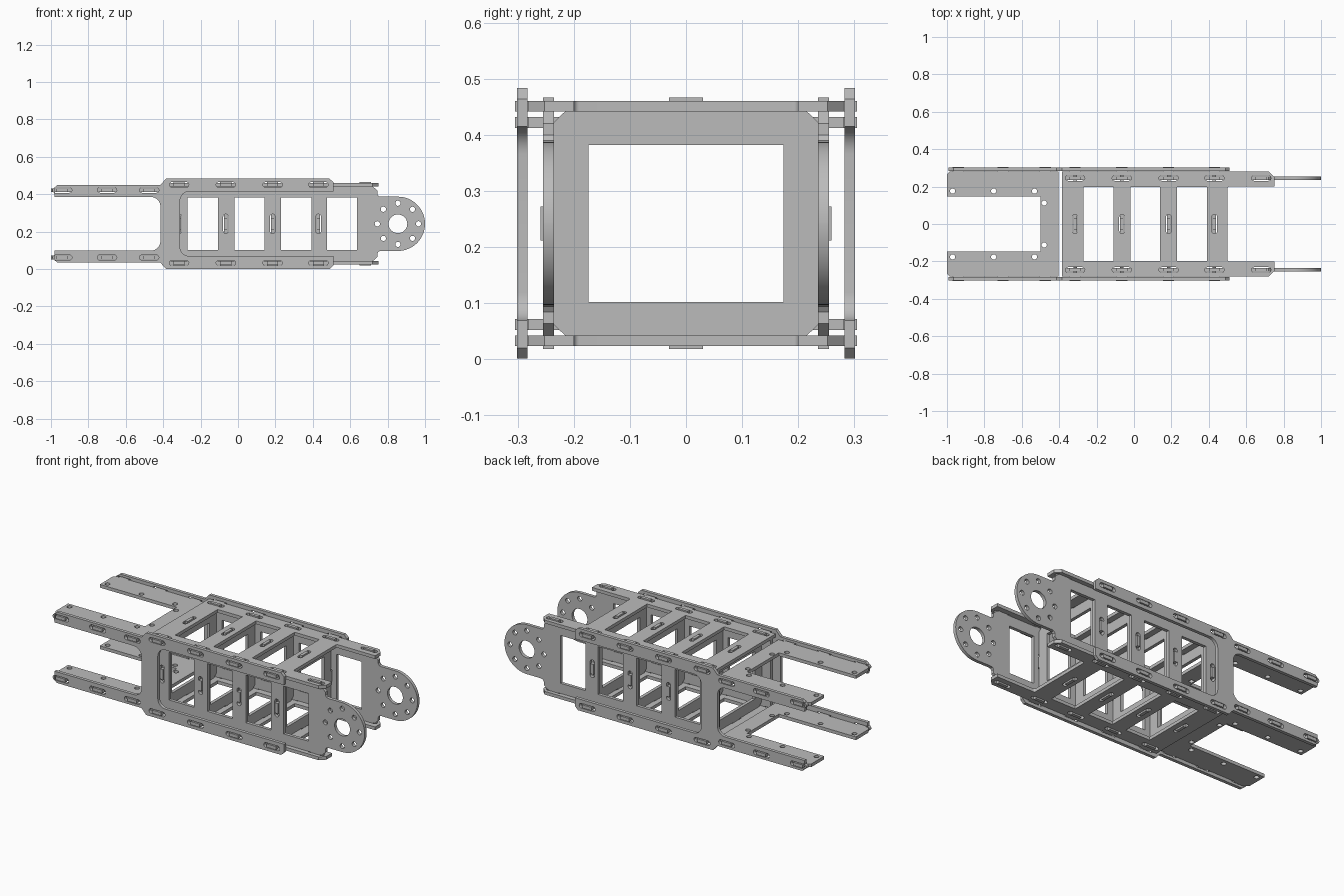
import bpy, bmesh
from math import sin, cos, pi, radians
from mathutils import Vector

cube = bpy.data.objects.get("Cube")
if cube:
    bpy.data.objects.remove(cube)

metal = bpy.data.materials.new("plain_grey_metal")
metal.use_nodes = True
GREY = (0.5, 0.5, 0.5, 1)
metal.diffuse_color = GREY
metal.node_tree.nodes["Principled BSDF"].inputs["Base Color"].default_value = GREY

MID = 0.242                                # height of the centre line
RIBS = [-0.315, -0.065, 0.185, 0.43]       # rib stations along x
ARMS = [-0.94, -0.70, -0.475]              # tab stations on the fork arms
HINGE = 0.855                              # hinge ear centre


# ---- 2D outline helpers -------------------------------------------------
def circle(u, v, r, n=20):
    return [(u + r * cos(2 * pi * i / n), v + r * sin(2 * pi * i / n)) for i in range(n)]


def rect(u0, u1, v0, v1):
    return [(u0, v0), (u1, v0), (u1, v1), (u0, v1)]


def slot(u, v, upright=False):
    """Rounded slot that receives a tab."""
    half, r, n = 0.038, 0.014, 8
    pts = []
    for side in (1, -1):
        for i in range(n + 1):
            a = -pi / 2 + pi * i / n
            pts.append((side * (half + r * cos(a)), side * r * sin(a)))
    return [(u - q, v + p) if upright else (u + p, v + q) for p, q in pts]


def tabs(stations, edge, tip):
    """Points along an edge with a tab at each station."""
    pts = []
    for s in stations:
        pts += [(s - 0.03, edge), (s - 0.03, tip), (s + 0.03, tip), (s + 0.03, edge)]
    return pts


def mirrored(half):
    """Close a half outline across v = 0; a third value rounds that corner."""
    full = half + [(p[0], -p[1], *p[2:]) for p in reversed(half)]
    out = []
    for i, p in enumerate(full):
        P = Vector(p[:2])
        if len(p) < 3:
            out.append(tuple(P))
            continue
        d1 = (Vector(full[i - 1][:2]) - P).normalized()
        d2 = (Vector(full[(i + 1) % len(full)][:2]) - P).normalized()
        for k in range(9):
            a = pi / 2 * k / 8
            out.append(tuple(P + p[2] * (d1 * (1 - sin(a)) + d2 * (1 - cos(a)))))
    return out


# ---- plate maker --------------------------------------------------------
PLANES = {
    "side": lambda u, v, w: (u, w, v + MID),
    "flat": lambda u, v, w: (u, v, w + MID),
    "cross": lambda u, v, w: (w, v, u + MID),
}


def plate(name, plane, offset, loops, thickness=0.019):
    curve = bpy.data.curves.new(name + "_profile", "CURVE")
    curve.dimensions = "2D"
    curve.fill_mode = "BOTH"
    curve.extrude = thickness / 2
    for loop in loops:
        spline = curve.splines.new("POLY")
        spline.points.add(len(loop) - 1)
        for pt, (u, v) in zip(spline.points, loop):
            pt.co = (u, v, 0, 1)
        spline.use_cyclic_u = True
    temp = bpy.data.objects.new(name + "_profile", curve)
    bpy.context.collection.objects.link(temp)
    graph = bpy.context.evaluated_depsgraph_get()
    mesh = bpy.data.meshes.new_from_object(temp.evaluated_get(graph))
    bpy.data.objects.remove(temp)
    bpy.data.curves.remove(curve)

    bm = bmesh.new()
    bm.from_mesh(mesh)
    for vert in bm.verts:
        x, y, z = vert.co
        vert.co = PLANES[plane](x, y, z + offset)
    bmesh.ops.remove_doubles(bm, verts=bm.verts, dist=1e-5)
    bmesh.ops.recalc_face_normals(bm, faces=bm.faces)
    bm.to_mesh(mesh)
    bm.free()
    mesh.materials.clear()
    mesh.materials.append(metal)
    mesh.name = name
    obj = bpy.data.objects.new(name, mesh)
    bpy.context.collection.objects.link(obj)
    bpy.ops.object.select_all(action="DESELECT")
    obj.select_set(True)
    bpy.context.view_layer.objects.active = obj
    bpy.ops.object.shade_smooth_by_angle(angle=radians(30))


# ---- outer side plates: forked rails joined by one web ------------------
outer = [mirrored([
    (-0.415, 0.143, 0.05), (-0.98, 0.143), (-0.98, 0.195), (-0.965, 0.208),
    (-0.415, 0.208), (-0.385, 0.241), (0.49, 0.241), (0.51, 0.222),
    (0.51, 0.173), (-0.31, 0.173, 0.05)])]
for s in (1, -1):
    outer += [slot(x, s * 0.18) for x in ARMS]
    outer += [slot(x, s * 0.209) for x in RIBS]

# ---- inner side plates: ladder body with a round hinge ear --------------
ear = [(HINGE + 0.145 * sin(pi / 2 * i / 16), 0.145 * cos(pi / 2 * i / 16)) for i in range(16)]
inner = [mirrored(
    [(-0.385, 0.2)] + tabs(RIBS + [0.68], 0.2, 0.224)
    + [(0.72, 0.2), (0.745, 0.178), (0.745, 0.158), (0.752, 0.148), (0.765, 0.145)]
    + ear + [(HINGE + 0.145, 0.001)])]
inner += [rect(x + 0.045, x + 0.207, -0.14, 0.14) for x in RIBS]
inner += [slot(x, 0, upright=True) for x in RIBS]
inner.append(circle(HINGE, 0, 0.05, 32))
for i in range(8):
    a = pi / 4 * i
    inner.append(circle(HINGE + 0.11 * cos(a), 0.11 * sin(a), 0.014))

# ---- top and bottom ladder plates ---------------------------------------
ladder = [mirrored(
    [(-0.385, 0.281)] + tabs(RIBS, 0.281, 0.305)
    + [(0.72, 0.281), (0.75, 0.252), (0.75, 0.2), (0.5, 0.2, 0.01)])]
ladder += [rect(x + 0.045, x + 0.205, -0.197, 0.197) for x in RIBS[:3]]
ladder += [slot(x, 0, upright=True) for x in RIBS]
for s in (1, -1):
    ladder += [slot(x, s * 0.245) for x in RIBS + [0.68]]

# ---- fork plates behind the body ----------------------------------------
fork = [mirrored(
    [(-0.5, 0.147), (-1.0, 0.147), (-1.0, 0.265), (-0.985, 0.281)]
    + tabs(ARMS, 0.281, 0.305) + [(-0.403, 0.281)])]
for s in (1, -1):
    fork += [circle(x, s * 0.176, 0.014) for x in (-0.97, -0.75, -0.532)]
    fork.append(circle(-0.48, s * 0.112, 0.014))

# ---- cross ribs: rectangular frames with a tab on every side ------------
rib = [mirrored(
    [(-0.224, 0.03), (-0.2, 0.03), (-0.2, 0.215), (-0.18, 0.236)]
    + tabs([0], 0.236, 0.259)
    + [(0.18, 0.236), (0.2, 0.215), (0.2, 0.03), (0.224, 0.03)]),
    rect(-0.14, 0.14, -0.174, 0.174)]

for s, side in ((1, "back"), (-1, "front")):
    plate("outer_plate_" + side, "side", s * 0.292, outer)
    plate("inner_plate_" + side, "side", s * 0.245, inner)
for s, level in ((1, "top"), (-1, "bottom")):
    plate("ladder_plate_" + level, "flat", s * 0.209, ladder)
    plate("fork_plate_" + level, "flat", s * 0.18, fork)
for i, x in enumerate(RIBS):
    plate("cross_rib_" + str(i + 1), "cross", x, rib)
